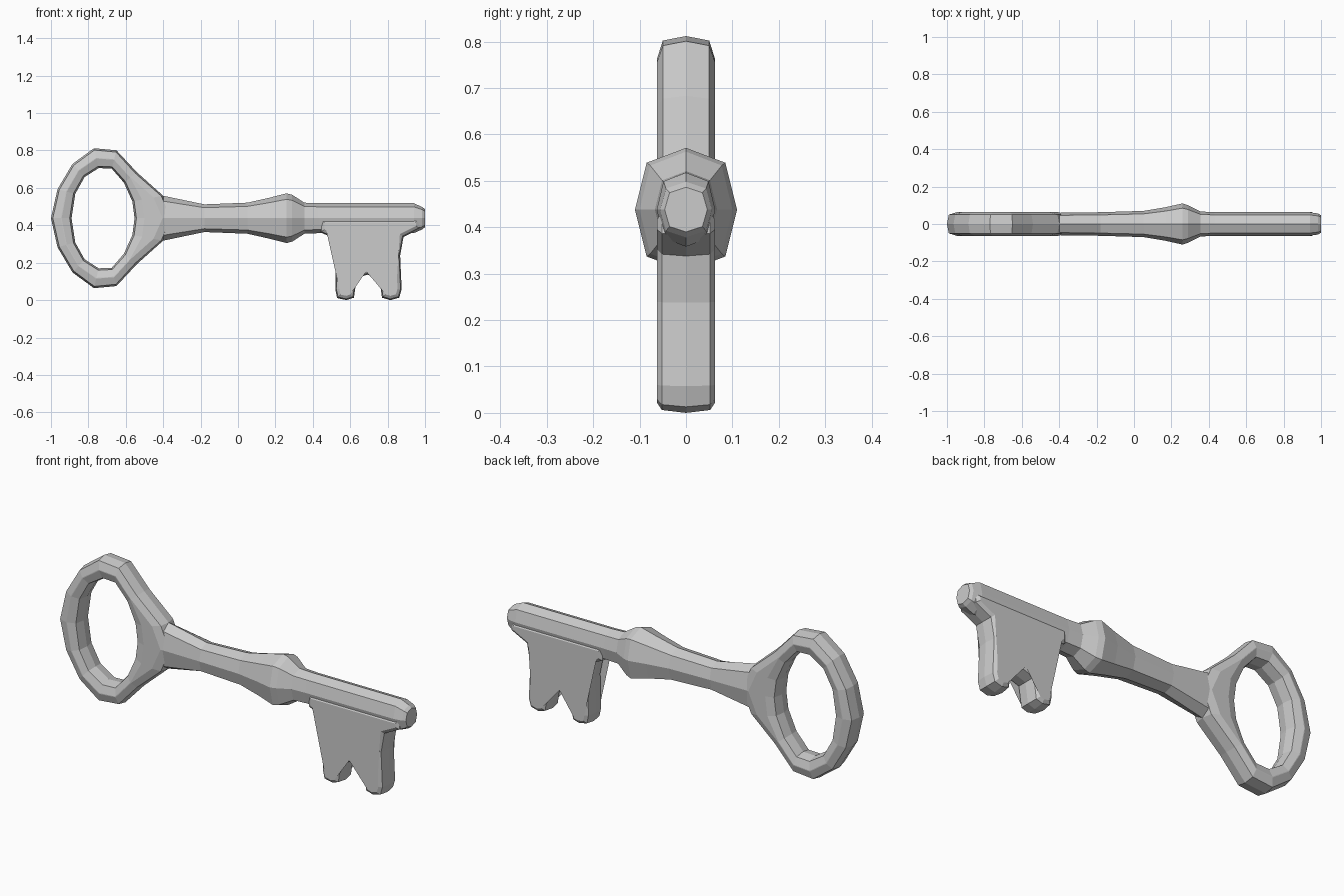
import bpy, bmesh
from mathutils import Vector

if "Cube" in bpy.data.objects:
    bpy.data.objects.remove(bpy.data.objects["Cube"])

ZC = 0.44  # height of the key's axis


def make_object(name, bm):
    bmesh.ops.remove_doubles(bm, verts=bm.verts, dist=0.0005)
    bmesh.ops.recalc_face_normals(bm, faces=bm.faces)
    mesh = bpy.data.meshes.new(name)
    bm.to_mesh(mesh)
    bm.free()
    obj = bpy.data.objects.new(name, mesh)
    bpy.context.collection.objects.link(obj)
    return obj


def bridge(bm, a, b):
    for i in range(len(a)):
        j = (i + 1) % len(a)
        bm.faces.new((a[i], a[j], b[j], b[i]))


def inset(points, d):
    # move a counter-clockwise outline inwards by d with mitred corners
    result = []
    n = len(points)
    for i in range(n):
        p, q, r = (Vector(points[k % n]) for k in (i - 1, i, i + 1))
        e1, e2 = (q - p).normalized(), (r - q).normalized()
        n1, n2 = Vector((-e1.y, e1.x)), Vector((-e2.y, e2.x))
        result.append(q + (n1 + n2) * d / max(0.4, 1 + n1.dot(n2)))
    return result


# Bow: oval ring whose right side flares into the shaft
outer = [(-1, 0), (-.965, .155), (-.885, .29), (-.77, .374), (-.65, .363),
         (-.54, .245), (-.40, .12), (-.35, 0)]
inner = [(-.89, 0), (-.87, .13), (-.82, .22), (-.745, .268), (-.675, .265),
         (-.61, .19), (-.565, .09), (-.553, 0)]


def full_loop(half):
    return [Vector(p) for p in half] + [Vector((x, -z)) for x, z in half[-2:0:-1]]


bm = bmesh.new()
rings = []
for o, i in zip(full_loop(outer), full_loop(inner)):
    step = (i - o).normalized()
    d = min(0.053, (i - o).length * 0.48)
    section = [(o, 0), (o + step * .01, .05), (o + step * d, .063),
               (i - step * d, .063), (i - step * .01, .05), (i, 0),
               (i - step * .01, -.05), (i - step * d, -.063),
               (o + step * d, -.063), (o + step * .01, -.05)]
    rings.append([bm.verts.new((p.x, y, ZC + p.y)) for p, y in section])
for k in range(len(rings)):
    bridge(bm, rings[k - 1], rings[k])
make_object("bow", bm)

# Shaft: eight-sided loft with a collar and a blunt tip (x, half height, half width)
stations = [(-.44, .10, .055), (-.40, .12, .06), (-.18, .074, .063), (.05, .083, .07),
            (.17, .11, .09), (.26, .133, .11), (.29, .125, .10), (.355, .083, .067),
            (.43, .08, .063), (.94, .08, .063), (.985, .06, .056), (1.0, .048, .046)]
bm = bmesh.new()
loops = []
for x, h, w in stations:
    section = [(0, h), (.77 * w, .76 * h), (w, 0), (.77 * w, -.76 * h),
               (0, -h), (-.77 * w, -.76 * h), (-w, 0), (-.77 * w, .76 * h)]
    loops.append([bm.verts.new((x, y, ZC + z)) for y, z in section])
for a, b in zip(loops, loops[1:]):
    bridge(bm, a, b)
bm.faces.new(loops[0])
bm.faces.new(loops[-1])
make_object("shaft", bm)

# Bit: two-toothed plate with chamfered edges
outline = [(.44, .44), (.44, .365), (.505, .335), (.525, .24), (.52, .06), (.53, .013),
           (.58, .002), (.62, .015), (.635, .12), (.69, .138), (.755, .12), (.77, .015),
           (.815, .002), (.862, .015), (.875, .06), (.867, .24), (.885, .34),
           (.975, .385), (.97, .44)]
bm = bmesh.new()
levels = [(.022, -.063), (.006, -.052), (0, 0), (.006, .052), (.022, .063)]
loops = [[bm.verts.new((p.x, y, p.y)) for p in inset(outline, d)] for d, y in levels]
for a, b in zip(loops, loops[1:]):
    bridge(bm, a, b)
caps = [bm.faces.new(loops[0]), bm.faces.new(loops[-1])]
bmesh.ops.triangulate(bm, faces=caps)
make_object("bit", bm)
# Rest the lowest tooth exactly on the ground
for obj in bpy.context.collection.objects:
    obj.location.z = -0.002
